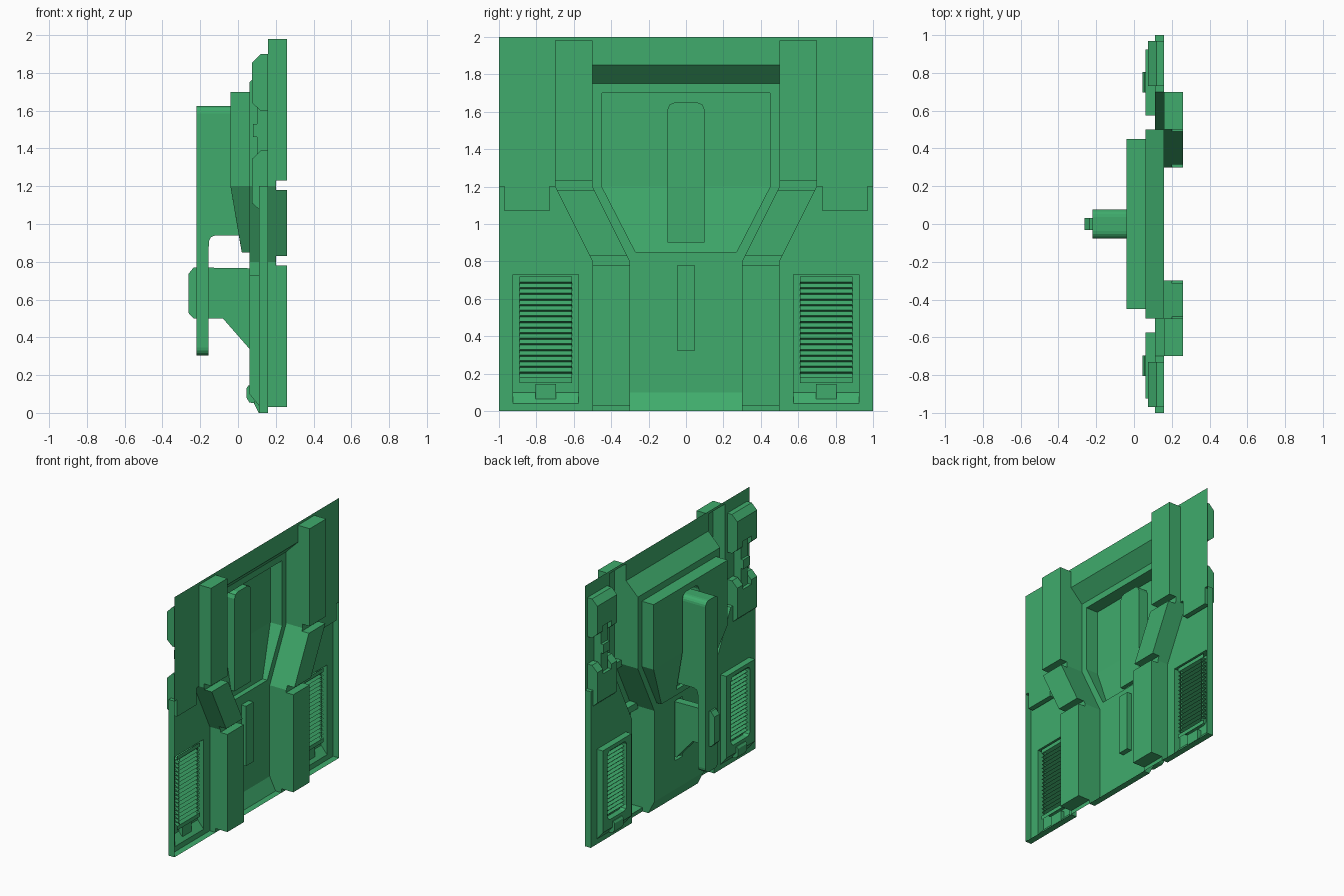
import bpy, bmesh

if "Cube" in bpy.data.objects:
    bpy.data.objects.remove(bpy.data.objects["Cube"])

mat = bpy.data.materials.new("panel_green")
mat.diffuse_color = (0.05, 0.41, 0.15, 1)
mat.use_nodes = True
mat.node_tree.nodes["Principled BSDF"].inputs["Base Color"].default_value = mat.diffuse_color


def finish(name, bm, mirror, thin=False):
    bmesh.ops.remove_doubles(bm, verts=bm.verts[:], dist=0.0005)
    bmesh.ops.recalc_face_normals(bm, faces=bm.faces[:])
    # thin sheets must face outward, towards -x
    if thin and sum(f.normal.x * f.calc_area() for f in bm.faces) > 0:
        bmesh.ops.reverse_faces(bm, faces=bm.faces[:])
    me = bpy.data.meshes.new(name)
    bm.to_mesh(me)
    bm.free()
    me.materials.append(mat)
    ob = bpy.data.objects.new(name, me)
    bpy.context.collection.objects.link(ob)
    if mirror:
        m = ob.modifiers.new("Mirror", "MIRROR")
        m.use_axis = (False, True, False)
    return ob


def sheet(name, faces):
    """Half of a thin pressed sheet (y >= 0), mirrored across y."""
    bm = bmesh.new()
    for pts in faces:
        bm.faces.new([bm.verts.new(p) for p in pts])
    return finish(name, bm, True, True)


def flat(x, yz):
    return [(x, y, z) for y, z in yz]


def wall(path, x1):
    """Faces running from each path edge back to depth x1."""
    return [[a, b, (x1, b[1], b[2]), (x1, a[1], a[2])] for a, b in zip(path, path[1:])]


def add_prism(bm, profile, y0, y1):
    a = [bm.verts.new((x, y0, z)) for x, z in profile]
    b = [bm.verts.new((x, y1, z)) for x, z in profile]
    bm.faces.new(a)
    bm.faces.new(b[::-1])
    n = len(a)
    for i in range(n):
        j = (i + 1) % n
        bm.faces.new((a[i], b[i], b[j], a[j]))


def prism(name, profile, y0, y1, mirror=False):
    bm = bmesh.new()
    add_prism(bm, profile, y0, y1)
    return finish(name, bm, mirror)


# Outer plates with the step at mid height, edge lips and the vent cut-out
sheet("outer_plate", [
    flat(.16, [(.7, 1.2), (.75, 1.2), (1, 1.2), (1, 2), (.7, 2), (.7, 1.98)]),
    flat(.16, [(.5, 1.98), (.7, 1.98), (.7, 2), (.5, 2)]),
    flat(.11, [(.7, 1.2), (.75, 1.2), (.75, .73), (.575, .73), (.575, .04), (.75, .04),
               (.75, 0), (.5, 0), (.5, .8)]),
    flat(.11, [(.75, 1.2), (1, 1.2), (1, 0), (.75, 0), (.75, .04), (.925, .04),
               (.925, .73), (.75, .73)]),
    *wall(flat(.11, [(.7, 1.2), (.75, 1.2), (1, 1.2), (1, 0), (.75, 0), (.5, 0)]), .16),
])

# Central bulge with sloped top and bottom and openings for housing and strut
strut_hole = [(0, .78), (.045, .78), (.045, .32), (0, .32)]
sheet("central_bulge", [
    flat(.16, [(0, 1.85), (.5, 1.85), (.5, 1.98), (.5, 2), (0, 2)]),
    [(.16, 0, 1.85), (.16, .5, 1.85), (.06, .5, 1.75), (.06, 0, 1.75)],
    flat(.06, [(0, 1.7), (.45, 1.7), (.5, 1.75), (0, 1.75)]),
    flat(.06, [(.45, 1.7), (.45, 1.2), (.5, 1.2), (.5, 1.75)]),
    flat(.06, [(.45, 1.2), (.27, .85), (.3, .8), (.5, 1.2)]),
    flat(.06, [(0, .85), (.27, .85), (.3, .8), (0, .8)]),
    flat(.06, [(0, .8), (.3, .8), (.3, .1), (0, .1)] + strut_hole[::-1]),
    [(.06, 0, .1), (.06, .3, .1), (.11, .3, 0), (.11, 0, 0)],
    [(.11, 0, 0), (.11, .3, 0), (.16, .3, 0), (.16, 0, 0)],
    *wall(flat(.06, strut_hole), .10),
    flat(.10, strut_hole),
])


# Deep channels that bend inwards, with shallow bars across the floor
def outer_y(z):
    return .5 + .2 * min(1, max(0, (z - .8) / .4))


def inner_front(z):
    if z > 1.75:
        return .06 + min(.1, z - 1.75)
    return .06 + max(0, .1 - z) * .5


stations = [(1.98, .16), (1.98, .26), (1.85, .26), (1.75, .26), (1.23, .26), (1.23, .2),
            (1.2, .2), (1.18, .2), (1.18, .26), (.83, .26), (.83, .2), (.8, .2), (.78, .2),
            (.78, .26), (.1, .26), (.03, .26), (.03, .16), (0, .16)]
faces = []
for (za, xa), (zb, xb) in zip(stations, stations[1:]):
    oa, ob_ = outer_y(za), outer_y(zb)
    ia, ib = oa - .2, ob_ - .2
    faces.append([(xa, oa, za), (xb, ob_, zb), (xb, ib, zb), (xa, ia, za)])
    if za != zb:
        xo = .16 if za + zb > 2.4 else .11
        faces.append([(xo, oa, za), (xo, ob_, zb), (xb, ob_, zb), (xa, oa, za)])
        pts = [(inner_front(za), ia, za), (inner_front(zb), ib, zb), (xb, ib, zb), (xa, ia, za)]
        if xa - pts[0][0] > .001:
            faces.append(pts)
        else:
            faces.append(pts[:3])
sheet("channel", faces)

# Tapered centre housing with a pocket for the fin
pocket_top = [(0, 1.65), (.06, 1.65), (.088, 1.638), (.1, 1.61), (.1, 1.2)]
pocket = flat(-.04, pocket_top) + [(.011, .1, .9), (.011, 0, .9)]
rim = [(-.04, 0, 1.7), (-.04, .45, 1.7), (-.04, .45, 1.2), (.02, .27, .85), (.02, 0, .85)]
sheet("centre_housing", [
    rim[:3] + pocket[:5][::-1],
    [pocket[4]] + rim[2:] + [pocket[6], pocket[5]],
    *wall(rim, .06),
    *wall(pocket, .04),
    [(.04, y, z) for x, y, z in pocket],
])

# Fin with the long hanging strap, rounded at both ends
bm = bmesh.new()
add_prism(bm, [(-.22, .305), (-.22, 1.625), (.039, 1.625), (.039, .94), (-.12, .94),
               (-.143, .93), (-.153, .91), (-.155, .88), (-.155, .305)], -.077, .077)
ends = [e for e in bm.edges
        if e.verts[0].co.y == e.verts[1].co.y
        and (all(v.co.z > 1.6 for v in e.verts) or all(v.co.z < .31 for v in e.verts))]
bmesh.ops.bevel(bm, geom=ends, offset=.04, segments=4, profile=.5, affect='EDGES')
finish("fin_strap", bm, False)

# Strut holding the strap
prism("strap_strut", [(.099, .765), (-.235, .77), (-.263, .735), (-.263, .53), (-.235, .5),
                      (-.08, .5), (.06, .34), (.099, .34)], -.032, .032)

# Vent frame: raised rim with a rounded opening
opening = [(0, .70), (.085, .70), (.106, .691), (.115, .67), (.115, .20), (.106, .179),
           (.085, .17), (0, .17)]
faces = []
for s in (1, -1):
    def side(x, uz):
        return [(x, .75 + s * u, z) for u, z in uz]
    faces.append(side(.06, [(0, .1), (.175, .1), (.175, .73)] + [(0, .73)] + opening))
    faces.append(side(.06, [(0, .1), (.175, .1)]) + side(.11, [(.175, .04), (0, .04)]))
    faces.append(side(.06, [(.175, .1), (.175, .73)]) + side(.11, [(.175, .73), (.175, .04)]))
    faces.append(side(.06, [(0, .73), (.175, .73)]) + side(.11, [(.175, .73), (0, .73)]))
    faces += wall(side(.06, opening), .105)
sheet("vent_frame", faces)

# Louvres as one folded sheet
fold = [(.105, .15)]
for i in range(17):
    z = .18 + i * .03
    fold += [(.105, z), (.08, z + .022)]
fold += [(.105, .69), (.105, .72)]
sheet("vent_louvres", [[(xa, .61, za), (xa, .89, za), (xb, .89, zb), (xb, .61, zb)]
                       for (xa, za), (xb, zb) in zip(fold, fold[1:])])

# Latch tab under each vent
prism("vent_tab", [(.09, .05), (.06, .055), (.045, .08), (.045, .13), (.055, .145), (.09, .145)],
      .695, .805, True)

# Chamfered clamp blocks, notched where the rod enters
for name, z0, z1, n0, n1 in (("upper_clamp", 1.6, 1.9, 1.68, 1.9),
                             ("lower_clamp", 1.07, 1.39, 1.07, 1.31)):
    bm = bmesh.new()
    for y0, y1, a, b in ((.73, .8, z0, z1), (.8, .9, n0, n1), (.9, .97, z0, z1)):
        c0 = .04 if a == z0 else 0
        c1 = .045 if b == z1 else 0
        add_prism(bm, [(.16, a), (.12, a), (.075, a + c0), (.075, b - c1), (.12, b), (.16, b)],
                  y0, y1)
    finish(name, bm, True)

# Rod between the clamps with a thicker collar
prism("clamp_rod", [(.16, 1.31), (.1, 1.31), (.1, 1.46), (.08, 1.46), (.08, 1.53), (.1, 1.53),
                    (.1, 1.68), (.16, 1.68)], .81, .89, True)
